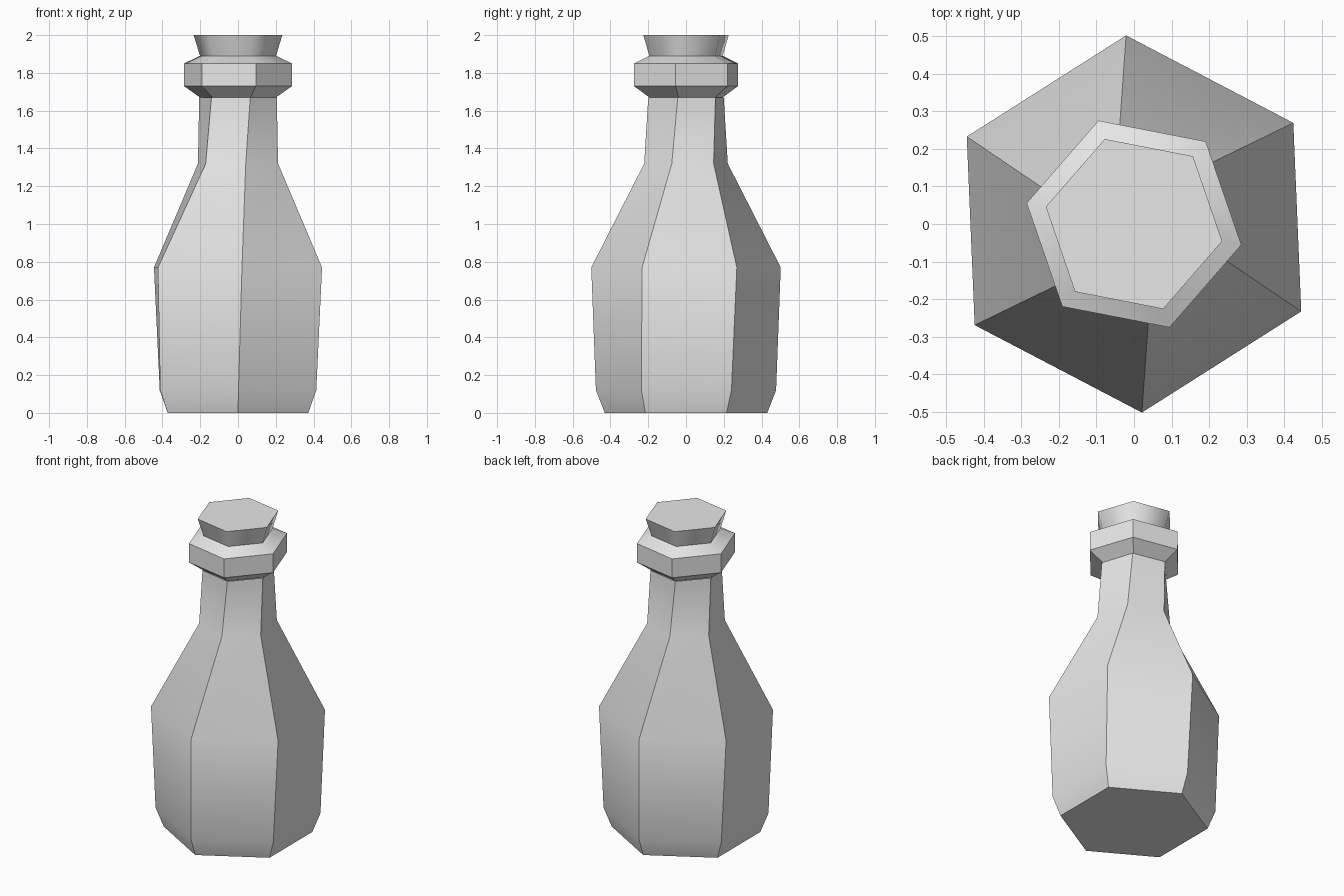
import bpy
import bmesh
from math import cos, sin, radians

SIDES = 6

cube = bpy.data.objects.get("Cube")
if cube:
    bpy.data.objects.remove(cube, do_unlink=True)

grey = bpy.data.materials.new("plain grey")
grey.use_nodes = True
grey.diffuse_color = (0.8, 0.8, 0.8, 1)
grey.node_tree.nodes["Principled BSDF"].inputs["Base Color"].default_value = grey.diffuse_color


def twisted_loft(name, rings, smooth_angle, cap_bottom=False, cap_top=False):
    """Join six-sided rings given as (height, radius, turn in degrees)."""
    bm = bmesh.new()
    loops = []
    for z, r, turn in rings:
        angles = [radians(turn + 360 * i / SIDES) for i in range(SIDES)]
        loops.append([bm.verts.new((r * cos(a), r * sin(a), z)) for a in angles])
    for low, high in zip(loops, loops[1:]):
        for i in range(SIDES):
            j = (i + 1) % SIDES
            bm.faces.new((low[i], low[j], high[j], high[i]))
    if cap_bottom:
        bm.faces.new(loops[0][::-1])
    if cap_top:
        bm.faces.new(loops[-1])
    mesh = bpy.data.meshes.new(name)
    bm.to_mesh(mesh)
    bm.free()
    mesh.materials.append(grey)
    obj = bpy.data.objects.new(name, mesh)
    bpy.context.collection.objects.link(obj)
    bpy.ops.object.select_all(action='DESELECT')
    obj.select_set(True)
    bpy.context.view_layer.objects.active = obj
    bpy.ops.object.shade_smooth_by_angle(angle=radians(smooth_angle))
    return obj


# Bottle body, twisting slightly toward the neck
twisted_loft("bottle_body", [
    (0.0, 0.43, -90),
    (0.12, 0.477, -89.7),
    (0.77, 0.502, -87.6),
    (1.32, 0.225, -79.5),
    (1.67, 0.21, -72),
], 32, cap_bottom=True)

# Bevelled collar around the mouth
twisted_loft("collar", [
    (1.67, 0.205, -71),
    (1.73, 0.291, -71),
    (1.85, 0.291, -71),
    (1.89, 0.205, -71),
], 32)

# Flared stopper
twisted_loft("stopper", [
    (1.89, 0.205, -71),
    (2.0, 0.239, -71),
], 62, cap_top=True)
